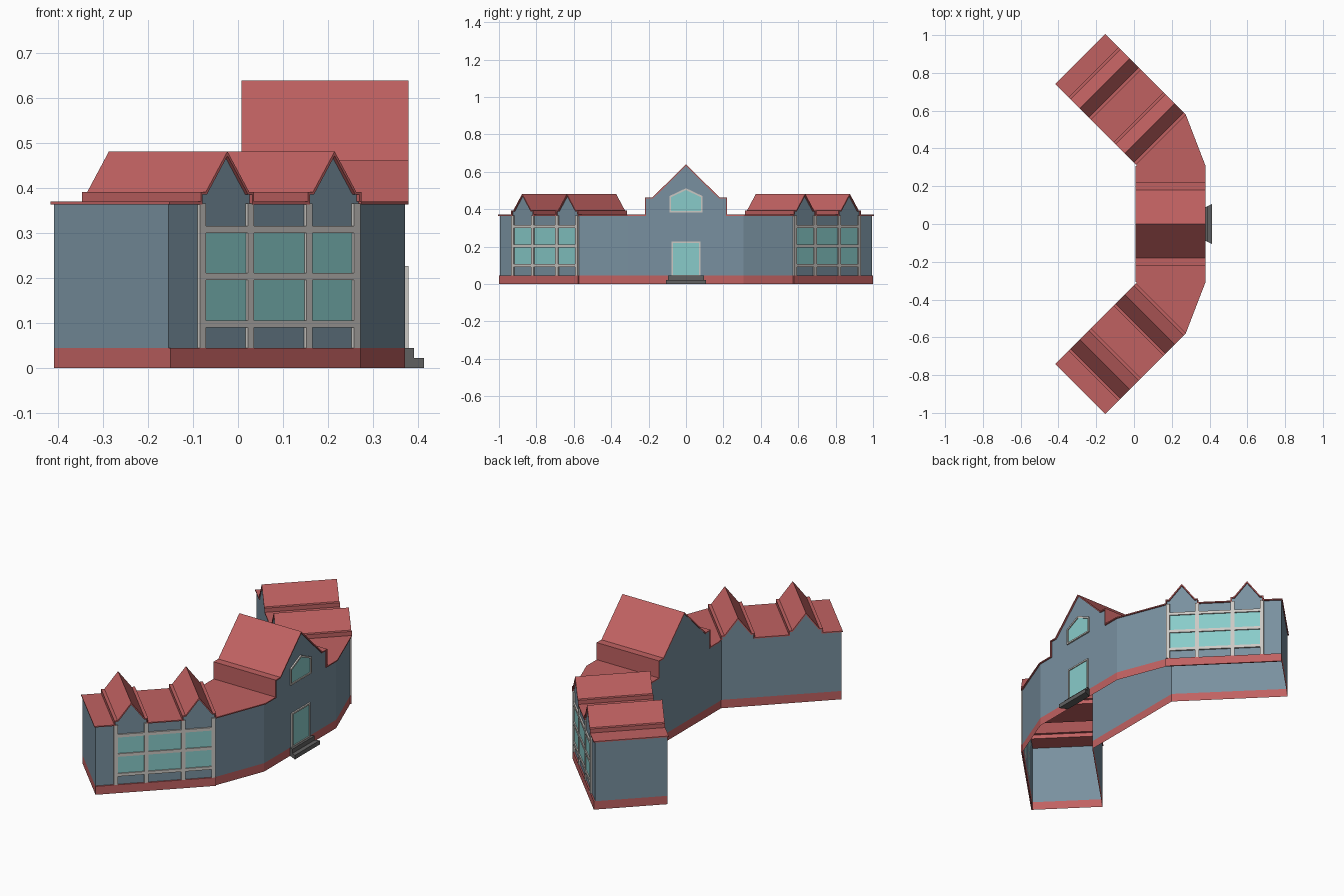
import bpy, bmesh, math
from mathutils import Vector

if "Cube" in bpy.data.objects:
    bpy.data.objects.remove(bpy.data.objects["Cube"])

R2 = math.sqrt(2)
LENGTH, DEPTH = 0.598, 0.36      # wing size
BASE, EAVE = 0.045, 0.37         # plinth top and flat roof height


def material(name, rgb):
    m = bpy.data.materials.new(name)
    m.diffuse_color = (*rgb, 1)
    m.use_nodes = True
    m.node_tree.nodes["Principled BSDF"].inputs["Base Color"].default_value = m.diffuse_color
    return m


WALL = material("slate_wall", (0.19, 0.28, 0.35))
ROOF = material("red_roof", (0.53, 0.12, 0.12))
GLASS = material("teal_glass", (0.25, 0.60, 0.59))
FRAME = material("pale_frame", (0.60, 0.58, 0.55))
STONE = material("dark_stone", (0.12, 0.12, 0.12))


# Local frames: a = along the facade, d = outward, z = up
def wing(a, d, z):
    return Vector((0.268 + (d - a) / R2, 0.572 + (a + d) / R2, z))


def centre(a, d, z):
    return Vector((0.371 + d, a, z))


def make(name, polys, mat, mirror=True, thickness=0, fix=True):
    bm = bmesh.new()
    for p in polys:
        bm.faces.new([bm.verts.new(v) for v in p])
    bmesh.ops.remove_doubles(bm, verts=bm.verts, dist=1e-5)
    if fix:
        bmesh.ops.recalc_face_normals(bm, faces=bm.faces)
    me = bpy.data.meshes.new(name)
    bm.to_mesh(me)
    bm.free()
    me.materials.append(mat)
    ob = bpy.data.objects.new(name, me)
    bpy.context.collection.objects.link(ob)
    if mirror:
        m = ob.modifiers.new("mirror", 'MIRROR')
        m.use_axis = (False, True, False)
    if thickness:
        s = ob.modifiers.new("thickness", 'SOLIDIFY')
        s.thickness, s.offset, s.use_even_offset = thickness, -1, True
    return ob


def sheet(frame, profile, d0, d1):
    """Open strip swept outward from d0 to d1, facing up."""
    return [[frame(*(p[0], d0, p[1])), frame(p[0], d1, p[1]),
             frame(q[0], d1, q[1]), frame(q[0], d0, q[1])]
            for p, q in zip(profile, profile[1:])]


def prism(frame, outline, d0, d1):
    loop = outline + outline[:1]
    caps = [[frame(a, d, z) for a, z in outline] for d in (d0, d1)]
    return sheet(frame, loop, d0, d1) + caps


def rect(a0, a1, z0, z1):
    return [(a0, z0), (a1, z0), (a1, z1), (a0, z1)]


def ring(frame, outer, inner, d0, d1):
    """Picture frame between two outlines with equal point counts."""
    n, polys = len(outer), []
    polys += sheet(frame, outer + outer[:1], d0, d1)
    polys += sheet(frame, inner + inner[:1], d0, d1)
    for i in range(n):
        j = (i + 1) % n
        for d in (d0, d1):
            polys.append([frame(a, d, z) for a, z in
                          (outer[i], outer[j], inner[j], inner[i])])
    return polys


# Roof outlines
wing_top = []
for p in (0.084, 0.421):
    wing_top += [(p - 0.084, EAVE), (p - 0.084, 0.392), (p - 0.068, 0.392),
                 (p, 0.482), (p + 0.068, 0.392), (p + 0.084, 0.392), (p + 0.084, EAVE)]
wing_top.append((LENGTH, EAVE))
hall_top = [(0, 0.64), (0.18, 0.462), (0.22, 0.462), (0.22, EAVE), (0.307, EAVE)]


def facade(frame, top, d):
    low = [(a, z - 0.003) for a, z in top]
    return [[frame(a, d, z) for a, z in low + [(top[-1][0], BASE), (top[0][0], BASE)]]]


# Walls follow the roof outlines front and back
make("wing_front_wall", facade(wing, wing_top, 0), WALL)
make("wing_back_wall", facade(wing, wing_top, -DEPTH), WALL)
make("hall_front_wall", facade(centre, hall_top, 0), WALL)
make("hall_back_wall", facade(centre, hall_top[:-1] + [(0.3175, EAVE)], -DEPTH), WALL)


def upright(p, q, z0, z1):
    return [[Vector((*p, z0)), Vector((*q, z0)), Vector((*q, z1)), Vector((*p, z1))]]


hall_corner, hinge = (0.371, 0.307), wing(0, 0, 0).xy
end_front, end_back = wing(LENGTH, 0, 0).xy, wing(LENGTH, -DEPTH, 0).xy
inner = wing(0, -DEPTH, 0).xy
make("wing_end_wall", upright(end_front, end_back, BASE, EAVE - 0.003), WALL)
make("link_wall", upright(hall_corner, hinge, BASE, EAVE - 0.003), WALL)

# Red plinth around the whole building
path = [(0.371, 0), hall_corner, hinge, end_front, end_back, inner, (inner[0], 0)]
band = []
for p, q in zip(path, path[1:]):
    band += upright(p, q, 0, BASE)
make("plinth", band, ROOF, fix=False)
make("wing_plinth_front", prism(wing, rect(0, LENGTH, 0, BASE), 0, 0.007), ROOF)

# Roof sheets
make("wing_roof", sheet(wing, wing_top[:-1] + [(LENGTH + 0.006, EAVE)],
                        -DEPTH - 0.004, 0.009), ROOF, thickness=0.006, fix=False)
make("hall_roof", sheet(centre, hall_top, -DEPTH - 0.003, 0.008),
     ROOF, thickness=0.006, fix=False)
make("link_roof", [[Vector((inner[0], inner[1] - 0.012, EAVE)), Vector((0.379, 0.307, EAVE)),
                    wing(0, 0.009, EAVE), Vector((*inner, EAVE))]],
     ROOF, thickness=0.006, fix=False)

# Wing windows: posts, rails and panes
posts = [0.012, 0.162, 0.346, 0.497]
rails = [0.098, 0.204, 0.308]
bars = []
for a in posts:
    bars.append(rect(a - 0.01, a + 0.01, BASE, EAVE - 0.004))
for z in rails:
    for a, b in zip(posts, posts[1:]):
        bars.append(rect(a + 0.01, b - 0.01, z - 0.008, z + 0.008))
for i, r in enumerate(bars):
    make(f"window_bar_{i}", prism(wing, r, 0, 0.008), FRAME)
panes = []
for a, b in zip(posts, posts[1:]):
    for z0, z1 in zip(rails, rails[1:]):
        panes += prism(wing, rect(a + 0.01, b - 0.01, z0 + 0.008, z1 - 0.008), 0, 0.002)
make("wing_glass", panes, GLASS)

# Entrance door
make("door_frame", ring(centre, rect(-0.078, 0.078, BASE, 0.227),
                        rect(-0.07, 0.07, BASE + 0.004, 0.219), 0, 0.008), FRAME, False)
make("door_glass", prism(centre, rect(-0.07, 0.07, BASE, 0.219), 0, 0.003), GLASS, False)

# Attic window
outer = [(-0.088, 0.382), (0.088, 0.382), (0.088, 0.47), (0, 0.512), (-0.088, 0.47)]
hole = [(-0.08, 0.39), (0.08, 0.39), (0.08, 0.464), (0, 0.502), (-0.08, 0.464)]
make("attic_frame", ring(centre, outer, hole, 0, 0.008), FRAME, False)
make("attic_glass", prism(centre, hole, 0, 0.003), GLASS, False)


# Entrance steps, widening outward
def step(name, x1, z0, z1):
    plan = [(0.371, -0.085), (x1, -0.085 - (x1 - 0.371) / 2),
            (x1, 0.085 + (x1 - 0.371) / 2), (0.371, 0.085)]
    make(name, prism(lambda a, d, z: Vector((a, z, d)), plan, z0, z1), STONE, False)


step("lower_step", 0.414, 0, 0.022)
step("upper_step", 0.391, 0.022, BASE)
